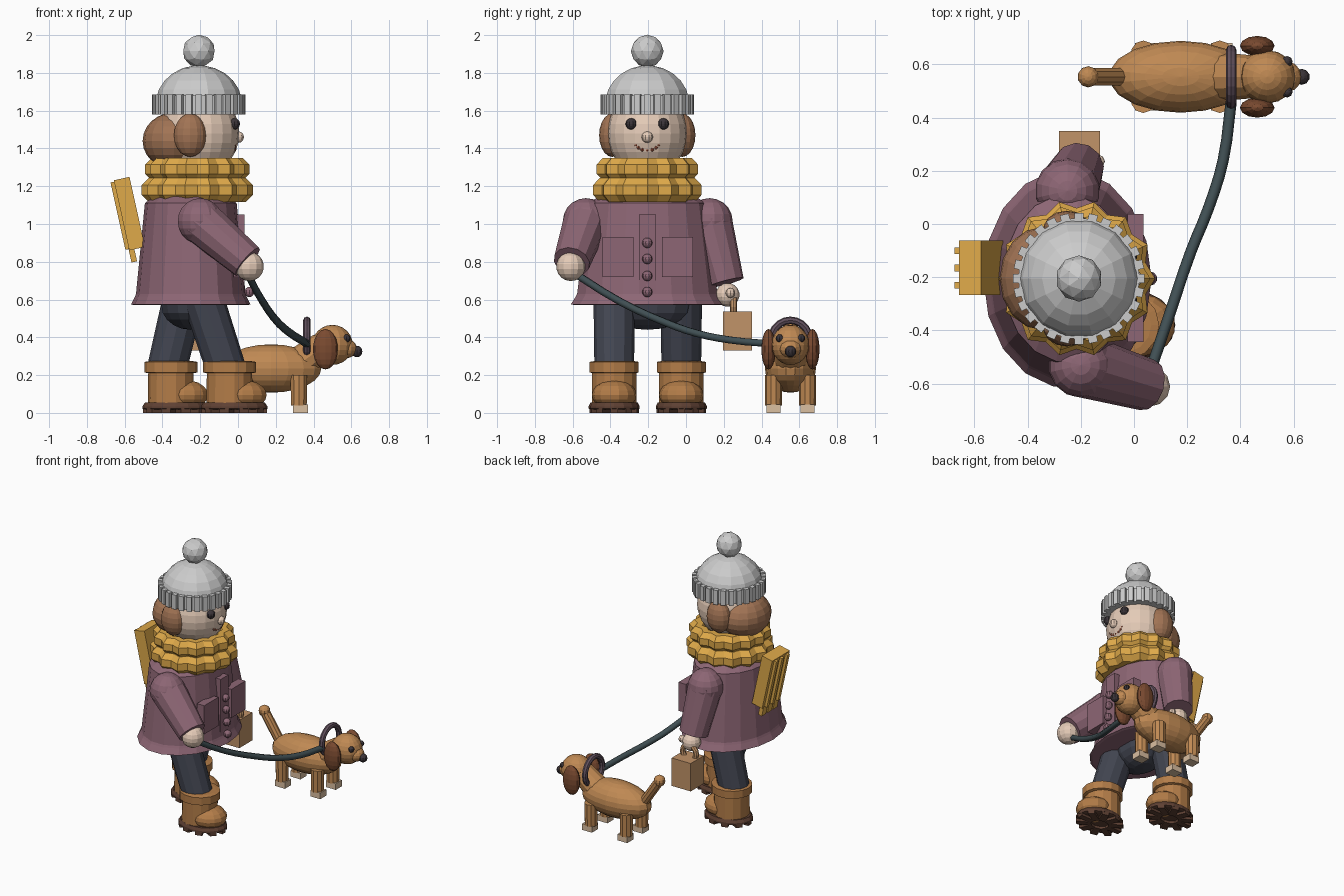
import bpy, bmesh
from math import sin, cos, pi, radians
from mathutils import Matrix, Vector

if "Cube" in bpy.data.objects:
    bpy.data.objects.remove(bpy.data.objects["Cube"])

def mat(name, r, g, b):
    m = bpy.data.materials.new(name)
    m.diffuse_color = [(c / 255) ** 2.2 for c in (r, g, b)] + [1]
    m.use_nodes = True
    m.node_tree.nodes["Principled BSDF"].inputs["Base Color"].default_value = m.diffuse_color
    return m

COAT = mat("plum", 140, 102, 116)
SKIN = mat("skin", 228, 202, 182)
HAIR = mat("hair_brown", 160, 115, 85)
YELLOW = mat("mustard", 222, 168, 75)
PANTS = mat("navy", 68, 71, 82)
BOOT = mat("boot_tan", 178, 124, 74)
SOLE = mat("sole_brown", 94, 66, 54)
DARK = mat("charcoal", 62, 56, 60)
DOG = mat("dog_tan", 190, 136, 84)
EAR = mat("ear_brown", 122, 76, 52)
PAW = mat("paw_cream", 218, 190, 160)
LEASH = mat("leash", 66, 80, 84)
COLLAR = mat("collar", 98, 82, 94)
BAG = mat("bag", 192, 146, 104)
MOUTH = mat("mouth", 150, 85, 65)

def finish(name, bm, m):
    bmesh.ops.recalc_face_normals(bm, faces=bm.faces)
    me = bpy.data.meshes.new(name)
    bm.to_mesh(me)
    bm.free()
    ob = bpy.data.objects.new(name, me)
    bpy.context.collection.objects.link(ob)
    if m:
        me.materials.append(m)
    return ob

def ball(name, loc, r, m, seg=14, rings=10):
    r = (r, r, r) if isinstance(r, (int, float)) else r
    bm = bmesh.new()
    bmesh.ops.create_uvsphere(bm, u_segments=seg, v_segments=rings, radius=1,
                              matrix=Matrix.Translation(loc) @ Matrix.Diagonal((*r, 1)))
    return finish(name, bm, m)

def rod(name, a, b, r1, r2, m, seg=12):
    a, b = Vector(a), Vector(b)
    d = b - a
    mx = Matrix.Translation((a + b) / 2) @ d.to_track_quat('Z', 'Y').to_matrix().to_4x4()
    bm = bmesh.new()
    bmesh.ops.create_cone(bm, cap_ends=True, segments=seg, radius1=r1, radius2=r2,
                          depth=d.length, matrix=mx)
    return finish(name, bm, m)

def boxes(name, items, m):
    """items: (matrix, size) pairs merged into one object"""
    bm = bmesh.new()
    for mx, s in items:
        bmesh.ops.create_cube(bm, size=1, matrix=mx @ Matrix.Diagonal((*s, 1)))
    return finish(name, bm, m)

def box(name, loc, size, m):
    return boxes(name, [(Matrix.Translation(loc), size)], m)

def lathe(name, profile, c, sx, sy, seg, m, wave=0, closed=False):
    """revolved (r, z) profile; wave pulls in every second column"""
    bm = bmesh.new()
    cols = []
    for i in range(seg):
        a = 2 * pi * i / seg
        k = 1 - wave * (i % 2)
        cols.append([bm.verts.new((c[0] + r * k * sx * cos(a), c[1] + r * k * sy * sin(a), z))
                     for r, z in profile])
    n = len(profile)
    for i in range(seg):
        p, q = cols[i], cols[(i + 1) % seg]
        for j in range(n if closed else n - 1):
            bm.faces.new((p[j], q[j], q[(j + 1) % n], p[(j + 1) % n]))
    if not closed:
        bm.faces.new([k[0] for k in cols])
        bm.faces.new([k[-1] for k in cols])
    return finish(name, bm, m)

def ring(name, loc, rot, R, r, m, seg=20):
    bpy.ops.mesh.primitive_torus_add(location=loc, rotation=rot, major_radius=R, minor_radius=r,
                                     major_segments=seg, minor_segments=8)
    ob = bpy.context.object
    ob.name = name
    ob.data.materials.append(m)

CY = -0.205  # walker's centre line

# Legs and boots: (side, y, boot x, leg top x)
for side, y, bx, tx in (("right", -0.38, -0.045, -0.19), ("left", -0.025, -0.355, -0.285)):
    rod(side + "_trouser_leg", (bx - 0.02, y, 0.24), (tx, y, 0.62), 0.105, 0.11, PANTS)
    lathe(side + "_boot_shaft", [(.122, .05), (.12, .22)], (bx, y), 1, 1, 14, BOOT)
    lathe(side + "_boot_cuff", [(.125, .21), (.14, .215), (.14, .27), (.11, .275)], (bx, y), 1, .95, 14, BOOT)
    ball(side + "_boot_toe", (bx + 0.07, y, 0.095), (0.13, 0.118, 0.08), BOOT)
    lathe(side + "_boot_sole", [(.122, .018), (.135, .022), (.135, .035), (.125, .055)],
          (bx + 0.025, y), 1.3, 1, 16, SOLE)
    treads = []
    for i in range(10):
        a = 2 * pi * i / 10
        mx = (Matrix.Translation((bx + 0.025, y, 0.012)) @ Matrix.Diagonal((1.3, 1, 1, 1))
              @ Matrix.Rotation(a, 4, 'Z') @ Matrix.Translation((0.09, 0, 0)))
        treads.append((mx, (0.085, 0.04, 0.024)))
    boxes(side + "_boot_treads", treads, SOLE)
ball("hips", (-0.25, CY, 0.57), (0.16, 0.24, 0.13), PANTS)

# Coat with hem, placket, pockets and buttons
lathe("coat", [(.30, .57), (.316, .575), (.296, .615), (.29, .63), (.243, 1.11), (.17, 1.17)],
      (-0.25, CY), 1, 1.3, 18, COAT)
box("coat_placket", (0.012, CY, 0.83), (0.045, 0.09, 0.44), COAT)
for side, y in (("right", -0.36), ("left", -0.045)):
    box(side + "_pocket", (0.005, y, 0.825), (0.06, 0.165, 0.21), COAT)
for i, z in enumerate((0.90, 0.815, 0.725, 0.64)):
    ball(f"button_{i + 1}", (0.042 + 0.006 * i, CY, z), 0.027, COAT, 10, 8)

# Arms and hands
def arm(side, s, e, hand, hr):
    ball(side + "_shoulder", s, 0.122, COAT)
    rod(side + "_sleeve", s, e, 0.12, 0.098, COAT)
    ball(side + "_hand", hand, hr, SKIN, 12, 9)
arm("right", (-0.2, -0.53, 1.015), (0.05, -0.605, 0.80), (0.06, -0.61, 0.775), 0.077)
arm("left", (-0.25, 0.125, 1.015), (-0.21, 0.21, 0.69), (-0.2, 0.22, 0.625), 0.063)
ball("left_thumb", (-0.135, 0.235, 0.635), 0.026, SKIN, 8, 6)

# Bag held in the left hand
box("bag", (-0.205, 0.273, 0.433), (0.155, 0.152, 0.205), BAG)
ring("bag_handle", (-0.205, 0.252, 0.56), (pi / 2, 0, 0), 0.055, 0.019, BAG, 14)

# Scarf: two pleated rolls
for nm, z, R, r in (("lower", 1.18, 0.232, 0.068), ("upper", 1.29, 0.218, 0.063)):
    prof = [(R + r * cos(pi * (k + .5) / 4), z + r * sin(pi * (k + .5) / 4)) for k in range(8)]
    lathe(nm + "_scarf_roll", prof, (-0.215, CY), 1, 1, 28, YELLOW, wave=0.1, closed=True)
# Scarf tail with ribs and fringe on the back
T = Matrix.Translation((-0.575, -0.165, 1.055)) @ Matrix.Rotation(radians(-12.5), 4, 'Y')
boxes("scarf_tail", [(T, (0.085, 0.205, 0.38))], YELLOW)
boxes("scarf_tail_ribs", [(T @ Matrix.Translation((-0.052, d, 0)), (0.02, 0.025, 0.365))
                          for d in (-0.065, 0, 0.065)], YELLOW)
boxes("scarf_fringe", [(T @ Matrix.Translation((0.018 - 0.0 - 0.048, d, -0.215)), (0.03, 0.05, 0.08))
                       for d in (-0.065, 0, 0.065)], YELLOW)

# Head, face and hair
ball("head", (-0.205, CY, 1.48), (0.212, 0.212, 0.225), SKIN, 20, 14)
for side, s in (("right", -1), ("left", 1)):
    ball(side + "_eye", (-0.018, CY + s * 0.085, 1.53), 0.03, DARK, 10, 8)
    ball(side + "_hair_puff", (-0.253, CY + s * 0.185, 1.47), (0.088, 0.07, 0.115), HAIR, 14, 10)
ball("nose", (0.003, CY, 1.46), 0.03, SKIN, 10, 8)
for i in range(7):
    a = radians(-150 + i * 20)
    a = radians(-90 + (i - 3) * 25)
    ball(f"mouth_bead_{i + 1}", (-0.022, CY + 0.06 * cos(a), 1.43 + 0.037 * sin(a)), 0.013, MOUTH, 8, 6)
ball("back_hair", (-0.34, CY, 1.44), (0.165, 0.195, 0.15), HAIR, 16, 12)

# Knitted hat with ribbed band and pompom
C = (-0.207, CY)
dome = [(0.23 * cos(t), 1.63 + 0.21 * sin(t)) for t in (radians(d) for d in (8, 23, 38, 53, 68, 83))]
lathe("hat_dome", dome + [(0.002, 1.841)], C, 1, 1, 14, None)
lathe("hat_band", [(0.228, 1.58), (0.228, 1.68)], C, 1, 1, 28, None)
boxes("hat_ribs", [(Matrix.Translation((*C, 1.632)) @ Matrix.Rotation(2 * pi * i / 28, 4, 'Z')
                    @ Matrix.Translation((0.23, 0, 0)), (0.034, 0.034, 0.106)) for i in range(28)], None)
bm = bmesh.new()
bmesh.ops.create_icosphere(bm, subdivisions=2, radius=0.087, matrix=Matrix.Translation((*C, 1.915)))
finish("hat_pompom", bm, None)

# Dog
DY = 0.553
ball("dog_body", (0.175, DY, 0.235), (0.27, 0.135, 0.128), DOG, 18, 12)
ball("dog_head", (0.5, DY, 0.36), (0.108, 0.1, 0.106), DOG, 16, 12)
rod("dog_neck", (0.34, DY, 0.27), (0.45, DY, 0.35), 0.09, 0.08, DOG)
ball("dog_muzzle", (0.575, DY, 0.34), (0.055, 0.058, 0.05), DOG, 12, 9)
ball("dog_nose", (0.63, DY, 0.325), 0.03, DARK, 10, 8)
for side, s in (("right", -1), ("left", 1)):
    ball(side + "_dog_eye", (0.575, DY + s * 0.057, 0.395), 0.021, DARK, 8, 6)
    ball(side + "_dog_ear", (0.463, DY + s * 0.116, 0.337), (0.066, 0.038, 0.107), EAR, 12, 9)
    for end, x in (("front", 0.322), ("back", 0.035)):
        y = DY + s * 0.09
        rod(f"{side}_{end}_dog_leg", (x, y, 0.04), (x, y, 0.2), 0.044, 0.046, DOG, 10)
        box(f"{side}_{end}_dog_paw", (x + 0.008, y, 0.0225), (0.08, 0.072, 0.045), PAW)
rod("dog_tail", (-0.04, DY, 0.26), (-0.17, DY, 0.455), 0.034, 0.034, DOG, 10)
ball("dog_tail_tip", (-0.172, DY, 0.458), 0.04, DOG, 10, 8)
ring("dog_collar", (0.365, DY, 0.39), (0, pi / 2, 0), 0.1, 0.02, COLLAR)

# Leash from hand to collar
cu = bpy.data.curves.new("leash", 'CURVE')
cu.dimensions = '3D'
cu.bevel_depth = 0.021
cu.bevel_resolution = 1
cu.resolution_u = 3
pts = [(.045, -.6, .745), (.13, -.35, .59), (.215, -.1, .475), (.28, .06, .42), (.335, .24, .385), (.365, .46, .365)]
sp = cu.splines.new('BEZIER')
sp.bezier_points.add(len(pts) - 1)
for bp, p in zip(sp.bezier_points, pts):
    bp.co = p
    bp.handle_left_type = bp.handle_right_type = 'AUTO'
cu.use_fill_caps = True
cu.materials.append(LEASH)
bpy.context.collection.objects.link(bpy.data.objects.new("leash", cu))
